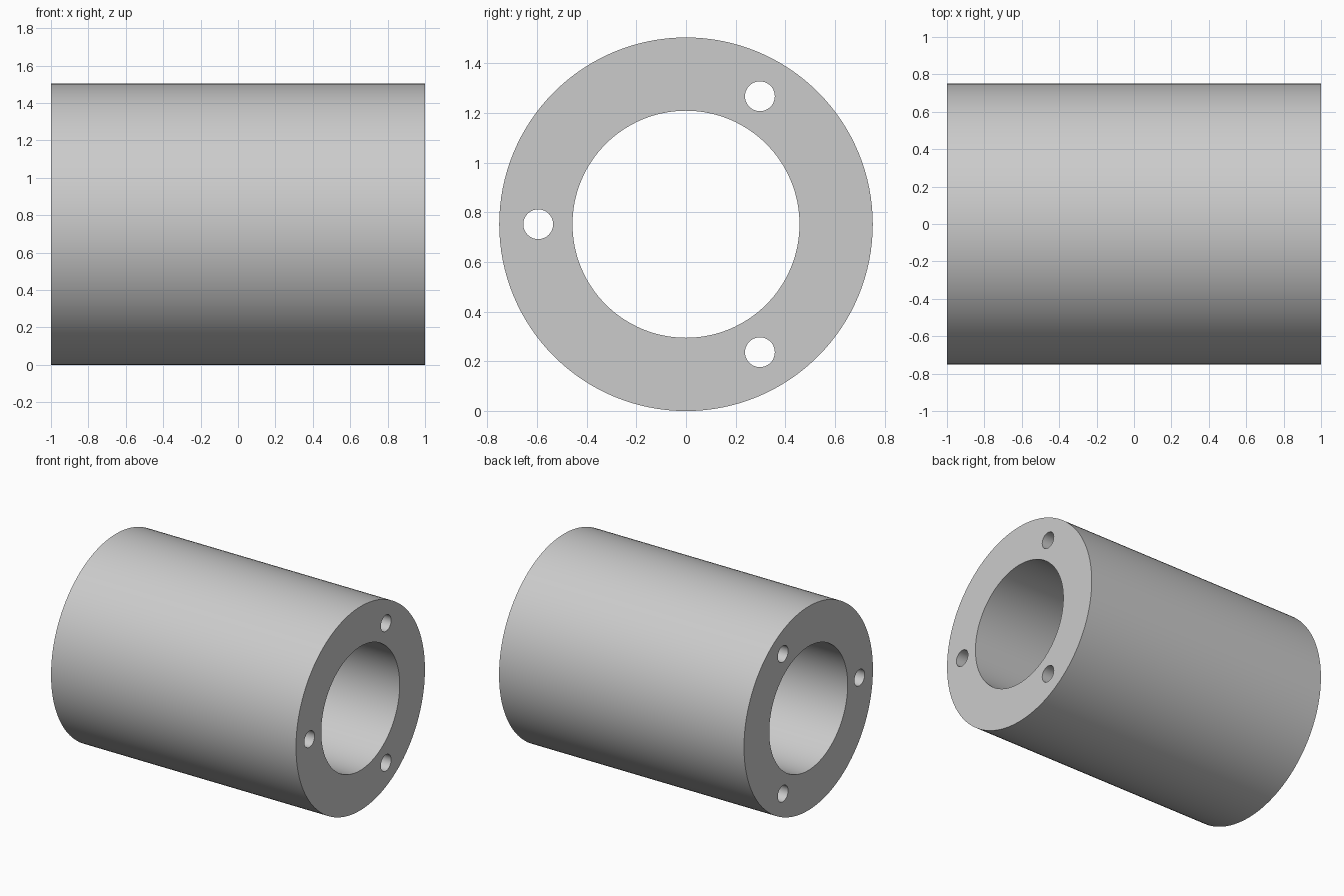
import bpy
import math

LENGTH, OUTER, BORE = 2.0, 0.752, 0.457
BOLT_CIRCLE, BOLT_HOLE = 0.595, 0.06

if "Cube" in bpy.data.objects:
    bpy.data.objects.remove(bpy.data.objects["Cube"], do_unlink=True)

# Plain grey finish
grey = bpy.data.materials.new("plain grey")
grey.use_nodes = True
colour = (0.6, 0.6, 0.6, 1.0)
grey.diffuse_color = colour
grey.node_tree.nodes["Principled BSDF"].inputs["Base Color"].default_value = colour


def rod(name, radius, length, y=0.0, z=0.0, sides=128):
    """Cylinder lying along x, placed relative to the sleeve axis."""
    bpy.ops.mesh.primitive_cylinder_add(
        vertices=sides, radius=radius, depth=length,
        location=(0, y, OUTER + z), rotation=(0, math.pi / 2, 0))
    obj = bpy.context.object
    obj.name = name
    obj.data.materials.append(grey)
    return obj


# Thick sleeve body
sleeve = rod("sleeve", OUTER, LENGTH)

# Central bore and three evenly spaced through holes
cutters = [rod("bore_cutter", BORE, LENGTH + 0.2)]
for i in range(3):
    angle = math.pi / 3 + i * math.tau / 3
    cutters.append(rod("bolt_hole_cutter", BOLT_HOLE, LENGTH + 0.2,
                       BOLT_CIRCLE * math.cos(angle),
                       BOLT_CIRCLE * math.sin(angle), 48))

bpy.ops.object.select_all(action="DESELECT")
sleeve.select_set(True)
bpy.context.view_layer.objects.active = sleeve
for cutter in cutters:
    cutter.hide_render = True
    cut = sleeve.modifiers.new("cut", "BOOLEAN")
    cut.operation = "DIFFERENCE"
    cut.solver = "EXACT"
    cut.object = cutter
    bpy.ops.object.modifier_apply(modifier=cut.name)
    bpy.data.objects.remove(cutter, do_unlink=True)

# Smooth walls with crisp rims
bpy.ops.object.shade_smooth_by_angle(angle=math.radians(30))
